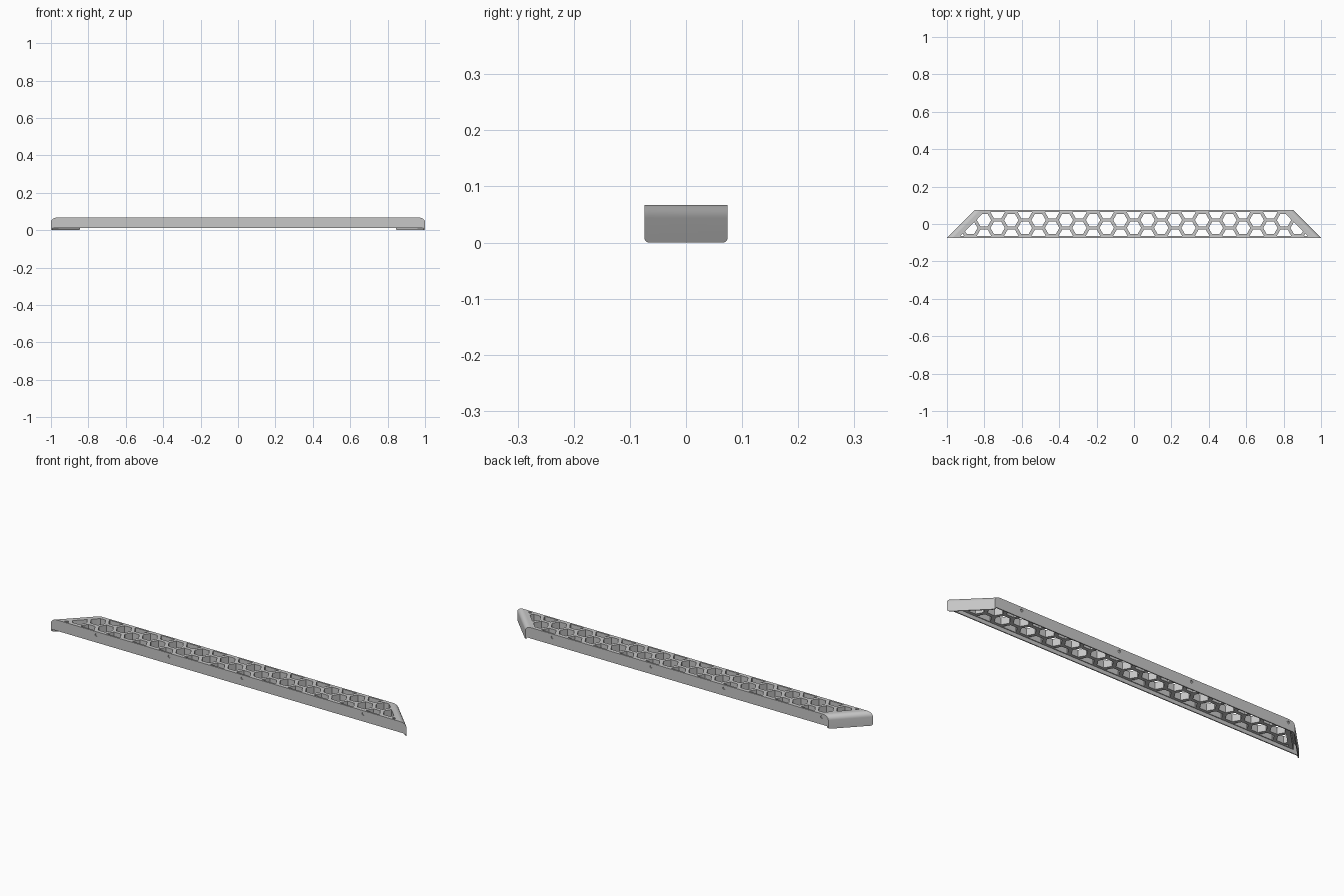
import bpy, bmesh, math

if "Cube" in bpy.data.objects:
    bpy.data.objects.remove(bpy.data.objects["Cube"])

W, TOP, T = 0.074, 0.067, 0.005        # half depth, top height, sheet thickness
FOLD, RISE = 0.032, 0.023              # end fold size along x and z
CORE = 0.036                           # honeycomb thickness
half = lambda y: 1 - (y + W)           # half length at depth y (45 degree ends)

mat = bpy.data.materials.new("satin_grey")
mat.diffuse_color = (0.57, 0.57, 0.57, 1)
mat.use_nodes = True
mat.node_tree.nodes["Principled BSDF"].inputs["Base Color"].default_value = mat.diffuse_color


def loft(bm, a, b):
    """Closed solid between two matching loops."""
    va, vb = [bm.verts.new(p) for p in a], [bm.verts.new(p) for p in b]
    n = len(va)
    bm.faces.new(va)
    bm.faces.new(vb[::-1])
    for i in range(n):
        j = (i + 1) % n
        bm.faces.new((va[i], vb[i], vb[j], va[j]))


def finish(bm, name):
    bmesh.ops.recalc_face_normals(bm, faces=bm.faces)
    me = bpy.data.meshes.new(name)
    bm.to_mesh(me)
    bm.free()
    me.materials.append(mat)
    ob = bpy.data.objects.new(name, me)
    bpy.context.collection.objects.link(ob)
    return ob


def activate(ob):
    bpy.ops.object.select_all(action='DESELECT')
    ob.select_set(True)
    bpy.context.view_layer.objects.active = ob


def cut(ob, cutter):
    cutter.hide_render = True
    m = ob.modifiers.new("cut", 'BOOLEAN')
    m.operation, m.object, m.solver = 'DIFFERENCE', cutter, 'EXACT'
    activate(ob)
    bpy.ops.object.modifier_apply(modifier=m.name)
    bpy.data.objects.remove(cutter)


def clip(poly, nx, ny, d):
    """Keep the part of a polygon where nx*x + ny*y <= d."""
    out = []
    for p, q in zip(poly, poly[1:] + poly[:1]):
        a, b = nx * p[0] + ny * p[1] - d, nx * q[0] + ny * q[1] - d
        if a <= 0:
            out.append(p)
        if a * b < 0:
            t = a / (a - b)
            out.append((p[0] + t * (q[0] - p[0]), p[1] + t * (q[1] - p[1])))
    return out


def area(p):
    return abs(sum(a[0] * b[1] - b[0] * a[1] for a, b in zip(p, p[1:] + p[:1]))) / 2


def arc(inset, n=8):
    """Quarter fold: (distance in from the end, height)."""
    out = []
    for i in range(n + 1):
        t = math.pi / 2 * i / n
        out.append((FOLD - (FOLD - inset * 1.4) * math.cos(t),
                    TOP - RISE + (RISE - inset) * math.sin(t)))
    return out


# honeycomb tread
y0 = W - T
bm = bmesh.new()
outline = [(-half(-y0) + FOLD, -y0), (half(-y0) - FOLD, -y0),
           (half(y0) - FOLD, y0), (-half(y0) + FOLD, y0)]
loft(bm, [(x, y, TOP) for x, y in outline], [(x, y, TOP - CORE) for x, y in outline])
tread = finish(bm, "honeycomb_tread")

# hexagonal openings, trimmed to the rim
bm = bmesh.new()
cell, hole = 0.0486, 0.0385
for col in range(-14, 15):
    for row in range(-2, 3):
        cx = col * cell * 1.5
        cy = (-0.021 if col % 2 == 0 else 0.021) + row * cell * math.sqrt(3)
        p = [(cx + hole * math.cos(k * math.pi / 3), cy + hole * math.sin(k * math.pi / 3))
             for k in range(6)]
        for nx, ny, d in ((0, 1, 0.065), (0, -1, 0.065),
                          (1, 1, 1 - W - 0.06), (-1, 1, 1 - W - 0.06)):
            p = clip(p, nx, ny, d) if p else p
        if len(p) > 2 and area(p) > 0.0001:
            loft(bm, [(x, y, TOP + 0.02) for x, y in p], [(x, y, 0.005) for x, y in p])
cut(tread, finish(bm, "hex_cutter"))

# front and back rails with rounded upper ends and small fixing holes
rails = (("front_rail", -1, (-0.745, -0.335, 0.075, 0.755)),
         ("back_rail", 1, (-0.815, -0.265, 0.145, 0.70)))
for name, side, holes in rails:
    prof = [(0, 0.012)] + arc(0)
    loops = []
    for y in (side * W, side * (W - T)):
        h = half(y)
        loops.append([(-h + u, y, z) for u, z in prof] +
                     [(h - u, y, z) for u, z in reversed(prof)])
    bm = bmesh.new()
    loft(bm, *loops)
    rail = finish(bm, name)
    bm = bmesh.new()
    for x in holes:
        ring = [(x + 0.007 * math.cos(k * math.pi / 8), 0.05 + 0.007 * math.sin(k * math.pi / 8))
                for k in range(16)]
        loft(bm, [(a, side * (W + 0.01), b) for a, b in ring],
             [(a, side * (W - 0.02), b) for a, b in ring])
    cut(rail, finish(bm, "hole_cutter"))

# folded end flaps, mitred at 45 degrees with rounded lower corners
for name, s in (("left_end_flap", -1), ("right_end_flap", 1)):
    prof = [(0, 0)] + arc(0) + arc(T)[::-1] + [(T * 1.4, 0)]
    bm = bmesh.new()
    loft(bm, *[[(s * (half(y) - u), y, z) for u, z in prof] for y in (-W, W)])
    low = [e for e in bm.edges if all(v.co.z < 1e-5 for v in e.verts)
           and abs(e.verts[0].co.y - e.verts[1].co.y) < 1e-5]
    bmesh.ops.bevel(bm, geom=low, offset=0.008, segments=4, profile=0.5, affect='EDGES')
    finish(bm, name)

for ob in list(bpy.context.scene.objects):
    activate(ob)
    bpy.ops.object.shade_smooth_by_angle(angle=math.radians(30))
